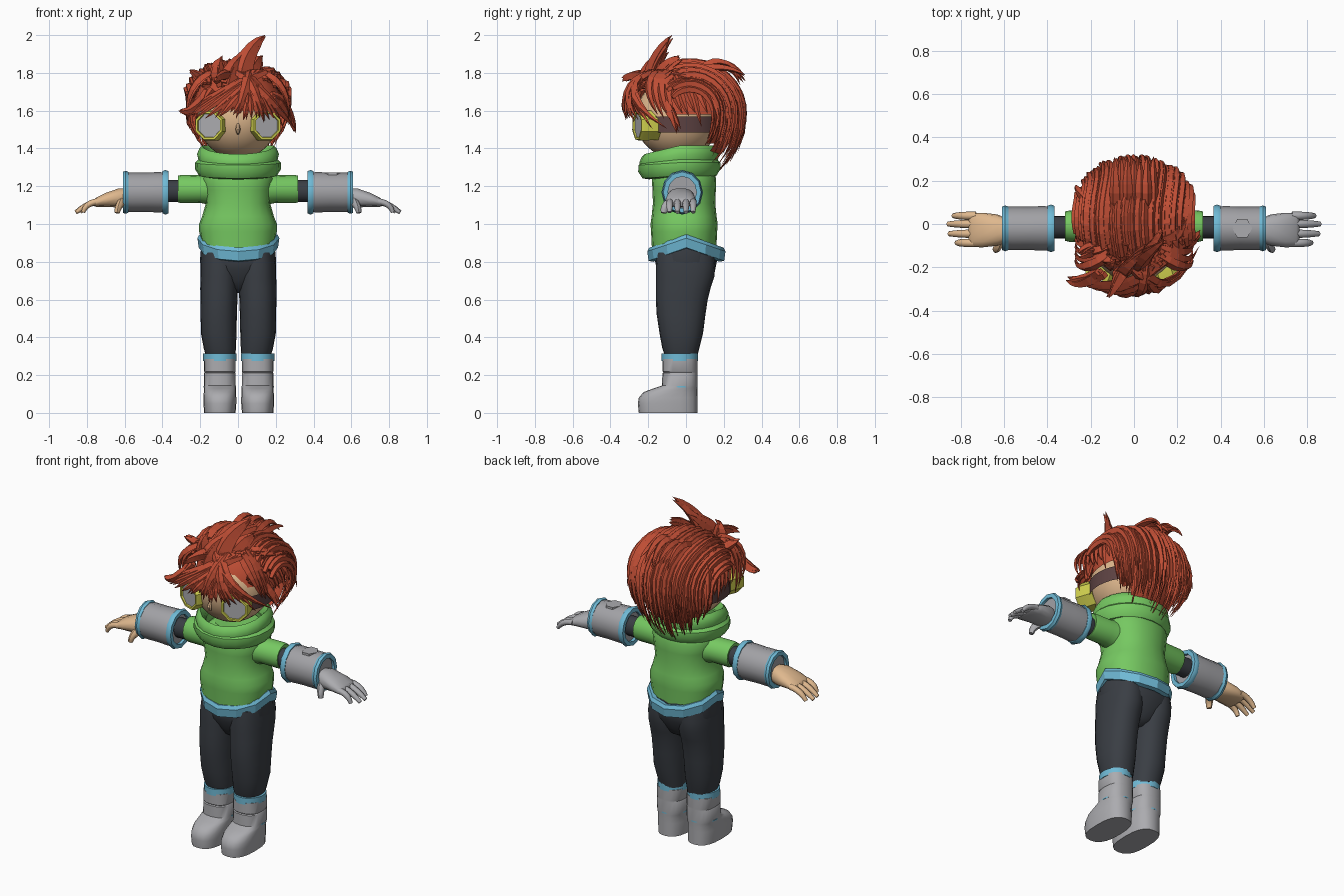
import bpy, bmesh, random
from math import sin, cos, pi, radians, copysign
from mathutils import Vector, Matrix

random.seed(4)
if "Cube" in bpy.data.objects:
    bpy.data.objects.remove(bpy.data.objects["Cube"])


def material(name, *rgb):
    mat = bpy.data.materials.new(name)
    mat.use_nodes = True
    mat.diffuse_color = (*rgb, 1)
    mat.node_tree.nodes["Principled BSDF"].inputs["Base Color"].default_value = (*rgb, 1)
    return mat


RED = material("red hair", .52, .075, .035)
GREEN = material("green knit", .18, .58, .12)
CYAN = material("cyan trim", .16, .49, .67)
GREY = material("light grey", .41, .41, .43)
STEEL = material("gauntlet grey", .36, .36, .38)
DARK = material("dark cloth", .042, .048, .058)
SKIN = material("skin", .74, .48, .27)
YELLOW = material("yellow frame", .66, .66, .08)
STRAP = material("brown strap", .11, .055, .055)


# Shared builders
def oval(center, a, b, axis="z", n=20, power=2, dip=None):
    """Ring of points; a and b are its half sizes, dip lowers points by angle."""
    ring = []
    for i in range(n):
        ang = 2 * pi * (i + .5) / n if n == 8 else 2 * pi * i / n
        u, v = [copysign(abs(f(ang)) ** (2 / power), f(ang)) for f in (cos, sin)]
        drop = dip(v) if dip else 0
        off = (a * u, b * v, -drop) if axis == "z" else (0, a * u, b * v)
        ring.append(Vector(center) + Vector(off))
    return ring


def loft(bm, rings, caps=True, closed=False):
    rows = [[bm.verts.new(p) for p in ring] for ring in rings]
    pairs = list(zip(rows, rows[1:])) + ([(rows[-1], rows[0])] if closed else [])
    for low, high in pairs:
        for i in range(len(low)):
            j = (i + 1) % len(low)
            bm.faces.new((low[i], low[j], high[j], high[i]))
    if caps and not closed:
        bm.faces.new(rows[0])
        bm.faces.new(rows[-1])


def finish(bm, name, mat, angle=40, keep=None, matrix=None):
    if keep:
        gone = [f for f in bm.faces if not keep(f.calc_center_median())]
        bmesh.ops.delete(bm, geom=gone, context="FACES")
    bmesh.ops.recalc_face_normals(bm, faces=bm.faces)
    mesh = bpy.data.meshes.new(name)
    bm.to_mesh(mesh)
    bm.free()
    mesh.materials.append(mat)
    obj = bpy.data.objects.new(name, mesh)
    bpy.context.collection.objects.link(obj)
    if matrix:
        obj.matrix_world = matrix
    if angle:
        bpy.ops.object.select_all(action="DESELECT")
        obj.select_set(True)
        bpy.context.view_layer.objects.active = obj
        bpy.ops.object.shade_smooth_by_angle(angle=radians(angle))


def part(name, mat, rings, closed=False, caps=True, **options):
    bm = bmesh.new()
    loft(bm, rings, caps, closed)
    finish(bm, name, mat, **options)


def ball(name, mat, center, radii, **options):
    bm = bmesh.new()
    bmesh.ops.create_uvsphere(bm, u_segments=28, v_segments=20, radius=1)
    bm.transform(Matrix.Translation(center) @ Matrix.Diagonal((*radii, 1)))
    finish(bm, name, mat, **options)


def bend(a, b, c, steps=7):
    """Curve from a to c that passes through b halfway."""
    a, b, c = map(Vector, (a, b, c))
    pull = 2 * b - (a + c) / 2
    ts = [i / steps for i in range(steps + 1)]
    return [a * (1 - t) ** 2 + pull * 2 * t * (1 - t) + c * t * t for t in ts]


def tube(bm, path, wide, thick, taper, up, n=4):
    rings, last = [], len(path) - 1
    for i, p in enumerate(path):
        along = (path[min(i + 1, last)] - path[max(i - 1, 0)]).normalized()
        side = along.cross(up(p)).normalized()
        out = side.cross(along)
        k = taper(i / last)
        rings.append([p + side * wide * k * cos(2 * pi * j / n)
                      + out * thick * k * sin(2 * pi * j / n) for j in range(n)])
    loft(bm, rings)


# Legs and boots
for side, s in (("left", 1), ("right", -1)):
    x = .1 * s + .004
    part(side + "_boot", GREY, [
        oval((x, (front + .06) / 2, z), w, (.06 - front) / 2, power=2.6)
        for z, front, w in ((0, -.25, .083), (.05, -.255, .087), (.08, -.25, .087),
                            (.11, -.225, .085), (.13, -.17, .085), (.145, -.127, .084),
                            (.21, -.125, .084), (.215, -.12, .08), (.22, -.125, .084),
                            (.285, -.125, .084))])
    for label, z, h, r in (("cuff", .275, .04, .088), ("band", .135, .007, .086)):
        part(side + "_boot_" + label, CYAN, [
            oval((x, -.033, zz), r, r + .008) for zz in (z, z + h)])
    part(side + "_trouser_leg", DARK, [
        oval((px * s + .002, (front + back) / 2, z), w, (back - front) / 2, power=2.3)
        for z, px, w, front, back in (
            (.3, .094, .077, -.11, .06), (.34, .098, .085, -.125, .07),
            (.42, .104, .094, -.14, .09), (.52, .104, .096, -.155, .103),
            (.6, .103, .098, -.16, .115), (.66, .102, .1, -.16, .13),
            (.72, .1, .1, -.16, .15), (.78, .1, .1, -.16, .155), (.85, .1, .09, -.155, .15))])
part("hips", DARK, [
    oval((0, 0, z), w, d, power=2.5)
    for z, w, d in ((.635, .04, .06), (.66, .08, .1), (.7, .13, .125), (.76, .19, .155),
                    (.8, .202, .163), (.88, .195, .16))])

# Jumper with its hem and cowl
part("jumper_body", GREEN, [
    oval((0, -.01, z), w, d, power=2.3, dip=lambda v, z=z: .06 * abs(v) * (z < .95))
    for z, w, d in ((.92, .195, .17), (.96, .206, .175), (1, .206, .178), (1.04, .19, .172),
                    (1.11, .17, .165), (1.18, .18, .168), (1.24, .19, .17),
                    (1.28, .17, .155), (1.32, .12, .12))])
part("jumper_hem", CYAN, [
    oval((.002, .002, z), r, r - .01, n=12, dip=lambda v: .07 * abs(v))
    for z, r in ((.87, .185), (.875, .21), (.925, .217), (.945, .206), (.94, .18))],
    closed=True, angle=25)


def cowl_dip(v):
    return .045 * max(0, -v)


part("cowl_lower_roll", GREEN, [
    oval((0, -.035, z), r, r - .01, dip=lambda v: .3 * cowl_dip(v))
    for z, r in ((1.25, .17), (1.255, .205), (1.29, .228), (1.325, .227), (1.35, .2), (1.34, .16))],
    closed=True)
part("cowl_upper_roll", GREEN, [
    oval((0, -.035, z), r, r - .005, dip=cowl_dip)
    for z, r in ((1.33, .16), (1.335, .208), (1.37, .217), (1.4, .205), (1.415, .19), (1.38, .165))],
    closed=True)

# Arms, gauntlets and hands
ARM = (-.02, 1.168)
for side, s, glove in (("left", 1, GREY), ("right", -1, SKIN)):
    part(side + "_sleeve", GREEN, [
        oval((x * s, -.01, 1.185), a, b, "x", 16)
        for x, a, b in ((.1, .095, .095), (.2, .077, .073), (.3, .072, .075),
                        (.318, .068, .07), (.31, .045, .045))])
    part(side + "_forearm", DARK, [
        oval((x * s, -.015, 1.175), .053, .058, "x", 16) for x in (.2, .45)])
    part(side + "_gauntlet", STEEL, [
        oval((x * s, *ARM), k, k + .004, "x", 12)
        for x, k in ((.385, .1), (.42, .103), (.49, .1), (.56, .101), (.595, .099))])
    for label, x0, x1, r in (("inner", .368, .4, .118), ("outer", .58, .61, .114)):
        mid = (x0 + x1) / 2
        part(f"{side}_gauntlet_{label}_rim", CYAN, [
            oval((x * s, *ARM), k - .008, k, "x", 12)
            for x, k in ((x0, r - .03), (x0, r - .006), (mid, r), (x1, r - .006), (x1, r - .03))],
            closed=True)
    bm = bmesh.new()
    loft(bm, [oval((x * s, -.028, z), a, b, "x", 14, 2.4) for x, a, b, z in (
        (.58, .05, .05, 1.14), (.63, .072, .052, 1.138), (.7, .08, .038, 1.128),
        (.75, .078, .025, 1.115), (.765, .07, .015, 1.11))])
    for y, tip in ((.038, .835), (0, .86), (-.045, .855), (-.087, .82)):
        tube(bm, bend((.73 * s, y, 1.12), (.79 * s, y, 1.104), (tip * s, y, 1.062), 5),
             .019, .017, lambda t: 1 - .4 * t ** 3, lambda p: Vector((0, 0, 1)), 8)
    tube(bm, bend((.61 * s, -.07, 1.12), (.63 * s, -.105, 1.095), (.64 * s, -.118, 1.058), 5),
         .026, .022, lambda t: 1 - .4 * t ** 2, lambda p: Vector((s, 0, 0)), 8)
    finish(bm, side + "_hand", glove, angle=50)
part("gauntlet_button", GREY, [
    oval((.5, -.02, z), .046, .05, n=6) for z in (1.25, 1.273)], angle=0)

# Head and goggles
ball("head", SKIN, (0, -.045, 1.56), (.213, .225, .215))
bm = bmesh.new()
tube(bm, bend((0, -.255, 1.54), (0, -.275, 1.5), (0, -.258, 1.475), 4), .013, .012,
     lambda t: .3 + .7 * sin(pi * t), lambda p: Vector((0, -1, 0)), 6)
finish(bm, "nose", SKIN)
part("goggle_strap", STRAP, [
    oval((0, -.04, z), .222, .232, n=32) for z in (1.485, 1.57)],
    caps=False, keep=lambda c: c.y > -.2)
for side, s in (("left", 1), ("right", -1)):
    place = (Matrix.Translation((.132 * s, -.195, 1.522)) @ Matrix.Rotation(.33 * s, 4, "Z")
             @ Matrix.Rotation(pi / 2, 4, "X"))
    part(side + "_goggle_frame", YELLOW, [
        oval((0, 0, z), r, r, n=8) for z, r in
        ((-.04, .075), (-.04, .084), (.05, .086), (.068, .08), (.068, .068), (.05, .062))],
        closed=True, angle=20, matrix=place)
    part(side + "_goggle_lens", GREY, [
        oval((0, 0, z), .066, .066, n=8) for z in (-.03, .06)], angle=20, matrix=place)

# Hair: a cap under many flattened tapering locks
CROWN = Vector((0, .02, 1.58))
ball("hair_cap", RED, CROWN, (.245, .26, .26),
     keep=lambda c: c.z > (1.63 if c.y < -.08 else 1.57 if c.y < .13 else 1.3))
hair = bmesh.new()


def jitter(amount):
    return random.uniform(-amount, amount)


def lock(path, wide, thick, up=lambda p: p - CROWN):
    tube(hair, path, wide, thick, lambda t: min(1, .5 + 2 * t) * (1 - t) ** .6 + .02, up)


# Locks swept from the crown over the back, drawn together at the nape
for layer in range(3):
    for i in range(25):
        phi = radians(-70 + 140 * i / 24 + jitter(3))
        start, end = radians(125 + jitter(14)), radians(-50 - jitter(9) + 14 * layer)
        grow = .97 + .03 * layer + jitter(.02)
        path = []
        for j in range(11):
            t = start + (end - start) * j / 10
            drop, gather = (.27, 1) if t > 0 else (.38, 1 - .4 * sin(t) ** 2)
            path.append(CROWN + Vector((
                .275 * grow * gather * sin(phi + .05 * sin(3 * t)),
                .285 * grow * cos(phi) ** .75 * cos(t),
                drop * grow * cos(phi) ** .62 * sin(t))))
        lock(path, .026, .021)

# Fringe locks crossing over the brow, and locks down each side
for i in range(32):
    u = -1 + 2 * i / 31 + jitter(.03)
    tip = (.31 * u, -.32 + (.23 if u > 0 else .07) * u * u, 1.575 - .07 * max(u, 0) + jitter(.02))
    mid = (.04 + .1 * u, -.3 + .03 * u * u + jitter(.015), 1.7 + jitter(.02))
    lock(bend((.06 - .09 * u, -.16 + jitter(.04), 1.81), mid, tip), .034, .02)
for s in (-1, 1):
    for i in range(11):
        y = -.2 + .033 * i
        lock(bend((.12 * s, y * .6 - .03, 1.81), (.235 * s, y, 1.72 + jitter(.02)),
                  (.27 * s, y + .05, 1.55 + jitter(.04))), .034, .02)

# Loose tufts: start, middle, tip, width, number of locks
for a, b, c, width, count in (
        ((.02, -.2, 1.73), (.05, -.155, 1.87), (.138, -.068, 1.985), .06, 3),
        ((-.05, -.23, 1.73), (-.02, -.19, 1.83), (.06, -.11, 1.92), .05, 6),
        ((.06, -.15, 1.76), (.09, -.1, 1.84), (.13, -.03, 1.88), .05, 4),
        ((-.08, -.17, 1.74), (-.1, -.19, 1.82), (-.09, -.18, 1.88), .04, 4),
        ((-.14, -.08, 1.72), (-.2, -.11, 1.78), (-.24, -.14, 1.81), .035, 4),
        ((-.05, -.18, 1.78), (-.08, -.27, 1.79), (-.12, -.33, 1.76), .035, 4),
        ((.12, -.05, 1.76), (.18, -.04, 1.79), (.235, .02, 1.77), .035, 4),
        ((-.15, -.22, 1.7), (-.24, -.27, 1.61), (-.315, -.26, 1.6), .035, 3),
        ((.18, -.15, 1.68), (.25, -.1, 1.61), (.295, -.04, 1.49), .035, 4)):
    for i in range(count):
        spread = [Vector(p) + Vector((jitter(.02), jitter(.02), jitter(.015))) * (i > 0)
                  for p in (a, b, c)]
        lock(bend(*spread), width, .035, lambda p: Vector((.1, -1, .3)))
for i in range(7):
    x = -.09 + .03 * i
    lock(bend((x, .06, 1.82), (x, .2, 1.84 + jitter(.015)),
              (x, .3 + jitter(.02), 1.77 + jitter(.035))), .03, .025)
finish(hair, "hair_locks", RED, angle=0)
